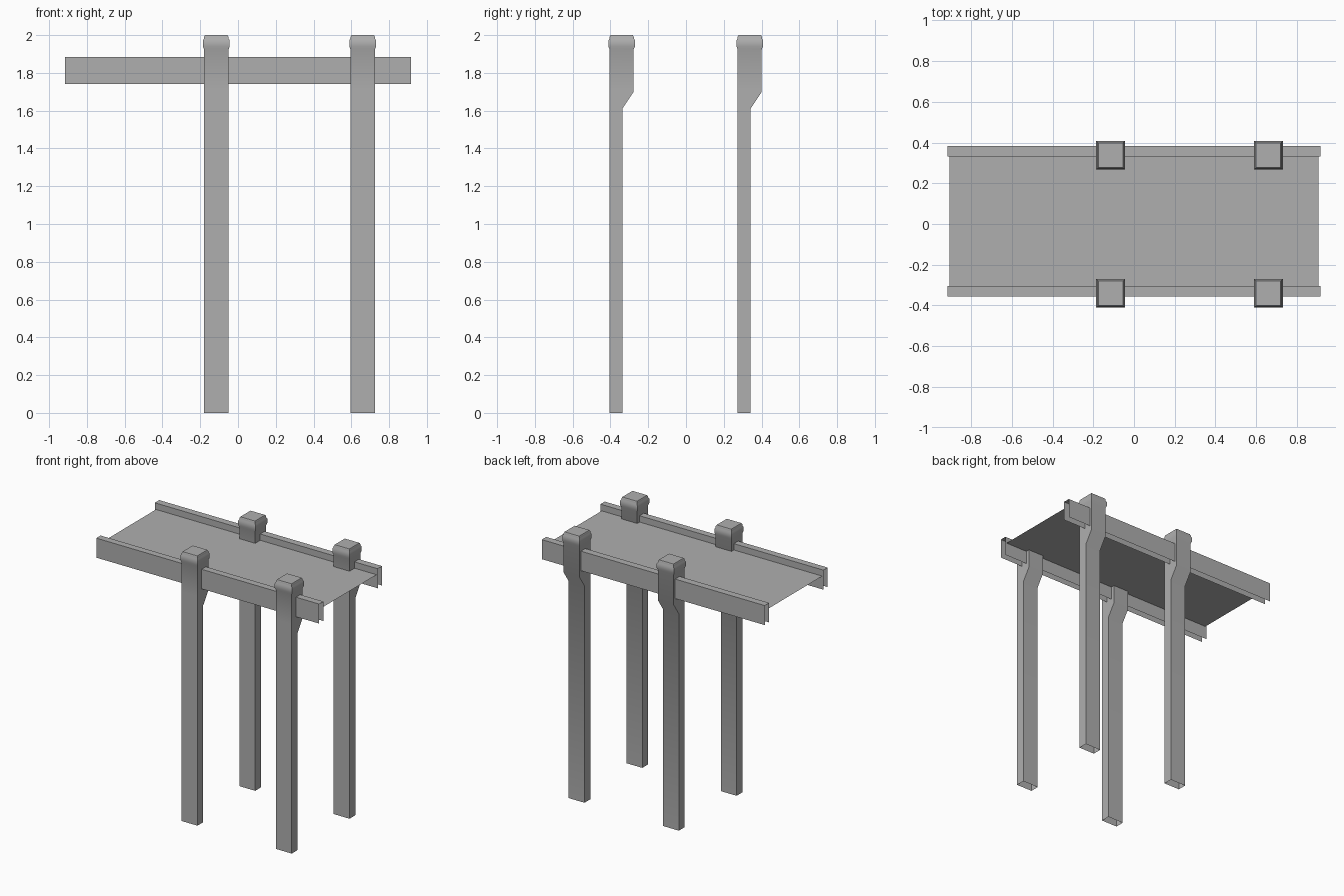
import bpy
import bmesh
import math

default_cube = bpy.data.objects.get("Cube")
if default_cube:
    bpy.data.objects.remove(default_cube, do_unlink=True)

# Single grey finish
grey = bpy.data.materials.new("plain grey")
grey.use_nodes = True
colour = (0.43, 0.43, 0.43, 1)
grey.diffuse_color = colour
grey.node_tree.nodes["Principled BSDF"].inputs["Base Color"].default_value = colour


def finish(name, bm, location=(0, 0, 0), smooth=False):
    mesh = bpy.data.meshes.new(name)
    bm.to_mesh(mesh)
    bm.free()
    mesh.materials.append(grey)
    obj = bpy.data.objects.new(name, mesh)
    obj.location = location
    bpy.context.collection.objects.link(obj)
    if smooth:
        bpy.ops.object.select_all(action="DESELECT")
        obj.select_set(True)
        bpy.context.view_layer.objects.active = obj
        bpy.ops.object.shade_smooth_by_angle(angle=math.radians(50))
    return obj


def make_post(name, x, y):
    """Hollow post with an open foot, a thicker head on the +y side and a cap."""
    # Each ring: half width in x, front y, back y, height
    rings = [
        (0.065, -0.065, 0.003, 0.0),
        (0.065, -0.065, 0.003, 1.61),
        (0.065, -0.065, 0.063, 1.70),
        (0.065, -0.065, 0.063, 1.925),
        (0.071, -0.071, 0.070, 1.94),
        (0.071, -0.071, 0.070, 1.972),
        (0.065, -0.065, 0.064, 1.982),
        (0.065, -0.065, 0.064, 1.99),
        (0.060, -0.060, 0.059, 2.0),
    ]
    bm = bmesh.new()
    loops = []
    for half, front, back, z in rings:
        corners = [(-half, front), (half, front), (half, back), (-half, back)]
        loops.append([bm.verts.new((cx, cy, z)) for cx, cy in corners])
    for low, high in zip(loops, loops[1:]):
        for i in range(4):
            j = (i + 1) % 4
            bm.faces.new((low[i], low[j], high[j], high[i]))
    bm.faces.new(loops[-1])
    finish(name, bm, (x, y, 0), smooth=True)


def make_sheet(name, profile, half_length):
    """Thin sheet: a y-z profile drawn out along x."""
    bm = bmesh.new()
    left = [bm.verts.new((-half_length, y, z)) for y, z in profile]
    right = [bm.verts.new((half_length, y, z)) for y, z in profile]
    for i in range(len(profile) - 1):
        bm.faces.new((left[i], right[i], right[i + 1], left[i + 1]))
    finish(name, bm)


# Four posts
for side, y in (("front", -0.34), ("back", 0.338)):
    for place, x in (("right", -0.115), ("left", 0.66)):
        make_post(f"{side}_{place}_post", x, y)

# Rails: channels open below and at the ends
bottom, top = 1.74, 1.885
for side, y0, y1 in (("front", -0.355, -0.305), ("back", 0.332, 0.384)):
    make_sheet(f"{side}_rail", [(y0, bottom), (y0, top), (y1, top), (y1, bottom)], 0.916)

# Deck sheet between the rails
make_sheet("deck", [(-0.305, 1.838), (0.332, 1.838)], 0.906)
